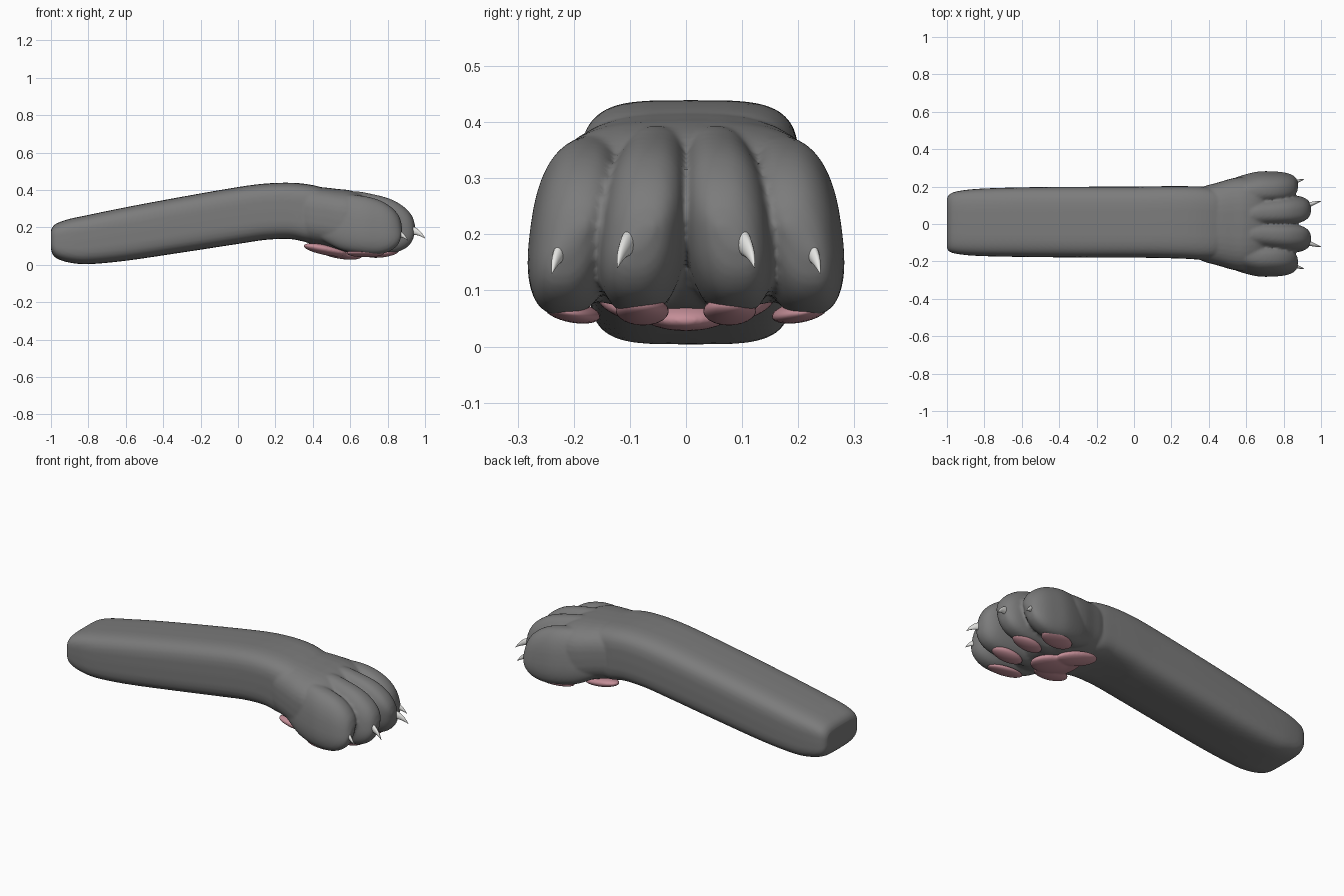
import bpy
import bmesh
from math import cos, sin, pi
from mathutils import Matrix, Vector, Euler

cube = bpy.data.objects.get("Cube")
if cube:
    bpy.data.objects.remove(cube, do_unlink=True)


def material(name, r, g, b):
    m = bpy.data.materials.new(name)
    m.use_nodes = True
    m.diffuse_color = (r, g, b, 1)
    bsdf = m.node_tree.nodes["Principled BSDF"]
    bsdf.inputs["Base Color"].default_value = (r, g, b, 1)
    bsdf.inputs["Roughness"].default_value = 0.6
    return m


FUR = material("grey fur", 0.2, 0.2, 0.2)
PAD = material("pink pad", 0.55, 0.27, 0.31)
CLAW = material("pale claw", 0.8, 0.8, 0.78)


def spline(p0, p1, p2, p3, t):
    """Catmull-Rom blend of four rings."""
    return [0.5 * (2 * b + (c - a) * t + (2 * a - 5 * b + 4 * c - d) * t * t
                   + (3 * b - a - 3 * c + d) * t ** 3)
            for a, b, c, d in zip(p0, p1, p2, p3)]


def loft(bm, rings, power=2.0, side=1, lean=0.0, segs=40, steps=4):
    """Skin rings (x, y centre, z bottom, z top, half width) with rounded-box sections."""
    pad = [rings[0]] + rings + [rings[-1]]
    dense = [spline(*pad[i:i + 4], k / steps)
             for i in range(len(rings) - 1) for k in range(steps)] + [rings[-1]]
    loops = []
    for x, yc, zb, zt, hw in dense:
        loop = []
        for k in range(segs):
            a = 2 * pi * k / segs
            c, s = [(1 if v > 0 else -1) * abs(v) ** (2 / power) for v in (cos(a), sin(a))]
            y = yc + hw * c - lean * s
            loop.append(bm.verts.new((x, side * y, (zb + zt) / 2 + (zt - zb) / 2 * s)))
        loops.append(loop)
    faces = [bm.faces.new((p[k], p[(k + 1) % segs], q[(k + 1) % segs], q[k]))
             for p, q in zip(loops, loops[1:]) for k in range(segs)]
    faces += [bm.faces.new(loops[0]), bm.faces.new(loops[-1])]
    bmesh.ops.recalc_face_normals(bm, faces=faces)


def ellipsoid(bm, centre, radii, turn=(0, 0, 0)):
    m = Matrix.LocRotScale(Vector(centre), Euler(turn), Vector(radii))
    bmesh.ops.create_uvsphere(bm, u_segments=32, v_segments=16, radius=1, matrix=m)


def finish(bm, name, mat, voxel=0, smooth=0):
    mesh = bpy.data.meshes.new(name)
    bm.to_mesh(mesh)
    bm.free()
    mesh.shade_smooth()
    mesh.materials.append(mat)
    ob = bpy.data.objects.new(name, mesh)
    bpy.context.scene.collection.objects.link(ob)
    if voxel:
        # Fuse overlapping volumes into one skin
        fuse = ob.modifiers.new("fuse", "REMESH")
        fuse.mode = "VOXEL"
        fuse.voxel_size = voxel
        fuse.use_smooth_shade = True
        soft = ob.modifiers.new("soften", "SMOOTH")
        soft.factor = 0.5
        soft.iterations = smooth
    return ob


# Foreleg, palm and toes fused into one soft body
body = bmesh.new()
loft(body, [
    (-1.0, .005, .085, .185, .135), (-.99, .005, .055, .205, .15),
    (-.965, .007, .032, .224, .163), (-.9, .008, .012, .246, .174),
    (-.8, .009, .004, .267, .181), (-.6, .01, .022, .308, .186),
    (-.3, .01, .066, .364, .189), (0, .01, .112, .416, .19),
    (.15, .01, .134, .435, .192), (.28, .008, .138, .439, .194),
    (.38, .004, .12, .43, .195), (.46, 0, .13, .408, .18),
    (.52, 0, .16, .36, .14)], power=4)
loft(body, [
    (.26, 0, .18, .4, .13), (.36, 0, .122, .42, .195),
    (.45, 0, .098, .415, .222), (.53, 0, .076, .406, .245),
    (.6, 0, .066, .398, .25), (.67, 0, .075, .372, .225),
    (.73, 0, .11, .32, .17), (.77, 0, .16, .27, .1)], power=3)
inner_toe = [
    (.45, .06, .13, .35, .05), (.6, .066, .068, .393, .07),
    (.72, .071, .056, .378, .077), (.82, .076, .062, .35, .077),
    (.89, .078, .085, .308, .067), (.93, .079, .125, .262, .045),
    (.946, .079, .175, .215, .015)]
outer_toe = [
    (.45, .14, .13, .34, .06), (.55, .17, .08, .376, .076),
    (.66, .194, .06, .37, .081), (.75, .199, .056, .348, .077),
    (.815, .202, .075, .312, .066), (.858, .204, .112, .265, .044),
    (.876, .205, .165, .215, .015)]
for side in (1, -1):
    loft(body, inner_toe, 2.5, side, lean=.014)
    loft(body, outer_toe, 2.5, side, lean=.02)
finish(body, "foreleg_and_paw", FUR, voxel=.008, smooth=4)

# Lobed palm pad, sloping down towards the toes
palm = bmesh.new()
ellipsoid(palm, (.55, 0, .062), (.115, .085, .03), (0, .15, 0))
ellipsoid(palm, (.47, 0, .082), (.09, .12, .026), (0, .22, 0))
for side in (1, -1):
    ellipsoid(palm, (.465, side * .1, .08), (.12, .058, .026), (side * .1, .2, side * -.2))
finish(palm, "palm_pad", PAD, voxel=.006, smooth=5)

# Toe pads and claws, mirrored across the paw
inner_claw = [(.915, .098, .165, .215, .012), (.935, .103, .162, .207, .013),
              (.96, .11, .158, .192, .01), (.982, .117, .15, .171, .006),
              (1.0, .122, .14, .144, .001)]
outer_claw = [(x - .09, y + .117, zb - .01, zt - .012, w) for x, y, zb, zt, w in inner_claw]
for side, label in ((1, "back"), (-1, "front")):
    bm = bmesh.new()
    ellipsoid(bm, (.77, side * .078, .064), (.09, .047, .024), (0, -.12, side * .05))
    finish(bm, "inner_toe_pad_" + label, PAD)
    bm = bmesh.new()
    ellipsoid(bm, (.68, side * .203, .062), (.1, .05, .019), (side * .2, 0, side * .12))
    finish(bm, "outer_toe_pad_" + label, PAD)
    for name, rings in (("inner_claw_", inner_claw), ("outer_claw_", outer_claw)):
        bm = bmesh.new()
        loft(bm, rings, 2, side, segs=16)
        finish(bm, name + label, CLAW)
